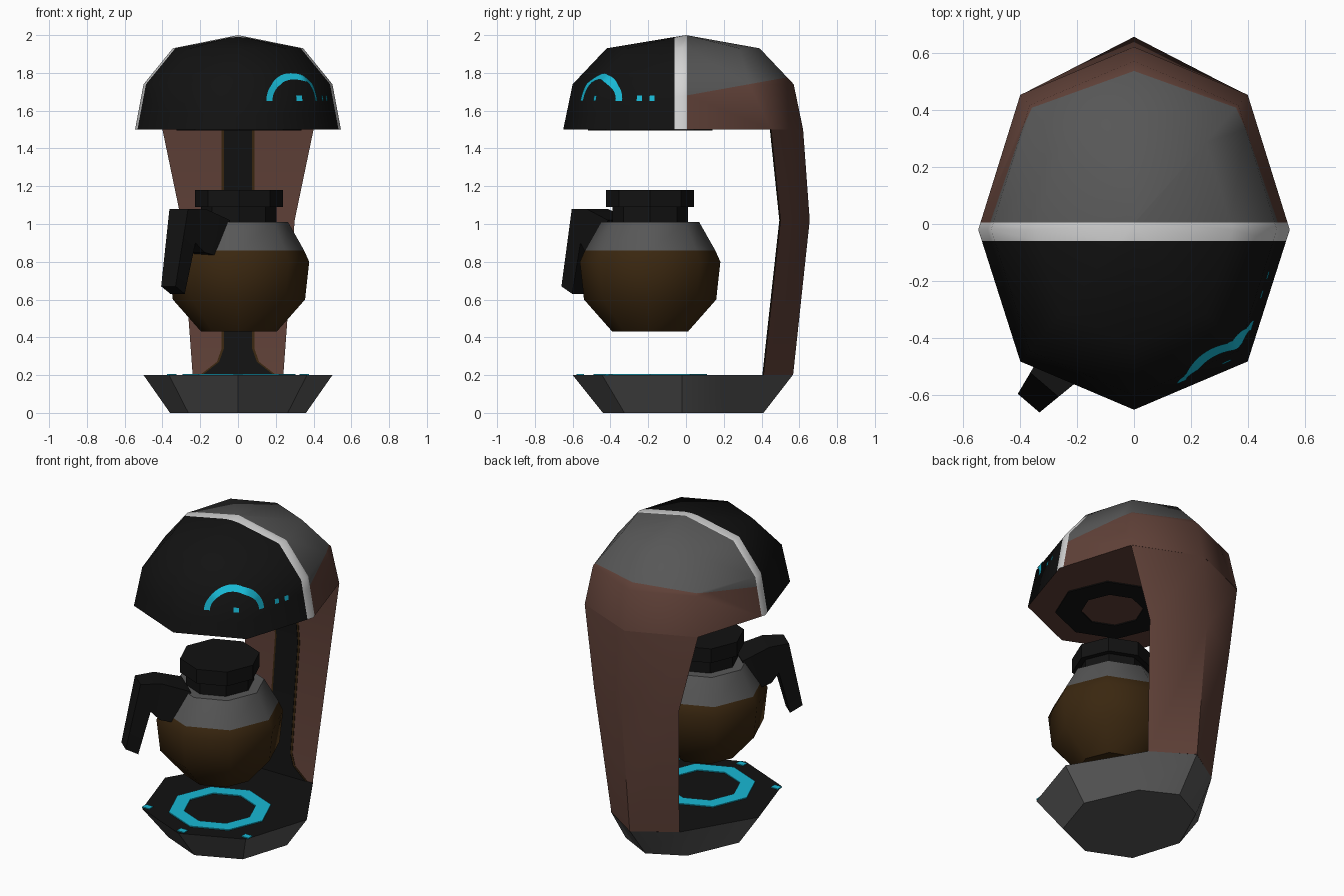
import bpy, bmesh, math
from mathutils import Vector
from mathutils.bvhtree import BVHTree

if "Cube" in bpy.data.objects:
    bpy.data.objects.remove(bpy.data.objects["Cube"])

COLOURS = {
    "black": (0.006, 0.006, 0.006), "grey": (0.095, 0.095, 0.095),
    "brown": (0.115, 0.052, 0.039), "coffee": (0.042, 0.020, 0.005),
    "white": (0.65, 0.65, 0.65), "cyan": (0.009, 0.48, 0.66),
}
NAMES = list(COLOURS)
MATS = []
for n, c in COLOURS.items():
    m = bpy.data.materials.new(n)
    m.diffuse_color = (*c, 1)
    m.use_nodes = True
    m.node_tree.nodes["Principled BSDF"].inputs["Base Color"].default_value = m.diffuse_color
    MATS.append(m)


def finish(name, bm, rule, angle=50):
    """Turn a bmesh into an object, colouring faces by rule(centre, normal)."""
    bm.normal_update()
    for f in bm.faces:
        col = rule if isinstance(rule, str) else rule(f.calc_center_median(), f.normal)
        f.material_index = NAMES.index(col)
    me = bpy.data.meshes.new(name)
    bm.to_mesh(me)
    bm.free()
    for m in MATS:
        me.materials.append(m)
    ob = bpy.data.objects.new(name, me)
    bpy.context.collection.objects.link(ob)
    bpy.ops.object.select_all(action='DESELECT')
    ob.select_set(True)
    bpy.context.view_layer.objects.active = ob
    bpy.ops.object.shade_smooth_by_angle(angle=math.radians(angle))
    return ob


def loft(rings, cuts=()):
    """Skin closed rings of equal size, cap the ends, cut along planes."""
    bm = bmesh.new()
    vs = [[bm.verts.new(p) for p in r] for r in rings]
    n = len(rings[0])
    for a, b in zip(vs, vs[1:]):
        for i in range(n):
            j = (i + 1) % n
            bm.faces.new((a[i], a[j], b[j], b[i]))
    bm.faces.new(vs[0][::-1])
    bm.faces.new(vs[-1])
    bmesh.ops.remove_doubles(bm, verts=bm.verts, dist=1e-4)
    bmesh.ops.recalc_face_normals(bm, faces=bm.faces)
    for co, no in cuts:
        bmesh.ops.bisect_plane(bm, geom=bm.verts[:] + bm.edges[:] + bm.faces[:],
                               plane_co=co, plane_no=no, dist=1e-5)
    return bm


def egg(z, hx, yf, yb, kb=0.73, ym=-0.02):
    """Eight-sided outline with its points on the axes."""
    k = 0.73
    return [(0, yf, z), (k * hx, yf * .74, z), (hx, ym, z), (kb * hx, yb * .73, z),
            (0, yb, z), (-kb * hx, yb * .73, z), (-hx, ym, z), (-k * hx, yf * .74, z)]


def circle(z, r, n=8, cx=0.005, cy=-0.19):
    return [(cx + r * math.cos(2 * math.pi * i / n), cy + r * math.sin(2 * math.pi * i / n), z)
            for i in range(n)]


def ring_plate(name, z0, z1, r_out, r_in, col):
    a, b, c, d = circle(z0, r_out), circle(z1, r_out), circle(z1, r_in), circle(z0, r_in)
    bm = bmesh.new()
    vs = [[bm.verts.new(p) for p in r] for r in (a, b, c, d)]
    for k in range(4):
        p, q = vs[k], vs[(k + 1) % 4]
        for i in range(8):
            j = (i + 1) % 8
            bm.faces.new((p[i], p[j], q[j], q[i]))
    bmesh.ops.recalc_face_normals(bm, faces=bm.faces)
    finish(name, bm, col, 30)


# Base: grey dish with black top
finish("base", loft([egg(0, .36, -.44, .41, .6), egg(.2, .5, -.6, .565, .48)]),
       lambda c, n: "black" if n.z > .9 else "grey", 30)
ring_plate("heater_ring", .198, .206, .3, .21, "cyan")
for i, (x, y) in enumerate([(-.35, -.41), (0, -.56), (.35, -.41)]):
    finish(f"base_light_{i}", loft([[(x + sx * .025, y + sy * .02, z) for sx, sy in
           ((-1, -1), (1, -1), (1, 1), (-1, 1))] for z in (.198, .205)]), "cyan")

# Rear column
finish("column", loft([[(w, yi, z), (0, yo, z), (-w, yi, z)] for z, w, yi, yo in
       ((.2, .24, .41, .567), (1.02, .3, .5, .655), (1.5, .4, .45, .62))]), "brown")


# Dark channel with thin edging on the inner face of the column
def channel(name, extra, lift, col):
    path = ((.2, .19, .41), (.27, .10, .418), (.34, .075, .4254), (1.02, .075, .5), (1.5, .075, .45))
    finish(name, loft([[(s * (w + extra), y + d, z) for s, d in
           ((-1, -lift), (1, -lift), (1, .001), (-1, .001))] for z, w, y in path]), col, 30)


channel("channel_edging", .012, .003, "coffee")
channel("channel", 0, .006, "black")


# Head: black front, white band, grey cap, brown lower rear and underside
def head_colour(c, n):
    if n.z < -.9:
        return "brown"
    if c.y < -.06:
        return "black"
    if c.y < .005:
        return "white"
    return "grey" if c.z > 1.68 + .18 * c.y else "brown"


head_bm = loft([egg(1.5, .545, -.65, .62), egg(1.74, .5, -.6, .57),
                egg(1.93, .345, -.42, .39), [(0, 0, 2)] * 8],
               [((0, -.06, 0), (0, 1, 0)), ((0, .005, 0), (0, 1, 0)),
                ((0, 0, 1.68), (0, -.18, 1))])
tree = BVHTree.FromBMesh(head_bm)
finish("head", head_bm, head_colour, 50)
ring_plate("underside_ring", 1.494, 1.501, .33, .18, "black")


# Glowing marks laid onto the head shell
def on_head(deg, z, lift=.005):
    a = math.radians(deg)
    p, n, _, _ = tree.ray_cast(Vector((0, 0, z)), Vector((math.cos(a), math.sin(a), 0)))
    return p + (n if n.dot(p) > 0 else -n) * lift


bm = bmesh.new()
prev = None
for i in range(33):
    t = math.pi * i / 32
    cur = [bm.verts.new(on_head(-57 + a * math.cos(t), 1.65 + h * math.sin(t)))
           for a, h in ((18, .145), (14.5, .112))]
    if prev:
        bm.faces.new((prev[0], prev[1], cur[1], cur[0]))
    prev = cur
for deg in (-56, -29, -21):
    bm.faces.new([bm.verts.new(on_head(deg + a, 1.665 + h)) for a, h in
                  ((-1.6, -.014), (1.6, -.014), (1.6, .014), (-1.6, .014))])
for f in bm.faces:
    f.normal_update()
    if f.normal.dot(f.calc_center_median() - Vector((0, 0, 1.6))) < 0:
        f.normal_flip()
finish("head_lights", bm, "cyan")

# Glass jug filled with coffee, and its lid
finish("jug", loft([circle(z, r) for z, r in
       ((.43, .2), (.6, .35), (.8, .372), (.86, .345), (1.01, .26))]),
       lambda c, n: "coffee" if c.z < .86 else "grey", 50)
finish("lid", loft([circle(z, r) for z, r in
       ((1.0, .2), (1.09, .2), (1.09, .233), (1.18, .233))]), "black", 40)

# Handle: tapered sections pointing front left
d = Vector((-.65, -.76, 0))
side = Vector((.76, -.65, 0))
o = Vector((.005, -.19, 0))
rings = []
for r0, z0, r1, z1, w in ((.25, .82, .2, 1.02, .22), (.38, .85, .37, 1.08, .17),
                          (.43, .90, .49, 1.08, .13), (.50, .63, .575, .67, .1)):
    rings.append([o + d * r + side * s * w / 2 + Vector((0, 0, z))
                  for r, z, s in ((r0, z0, -1), (r0, z0, 1), (r1, z1, 1), (r1, z1, -1))])
finish("handle", loft(rings), "black", 30)
